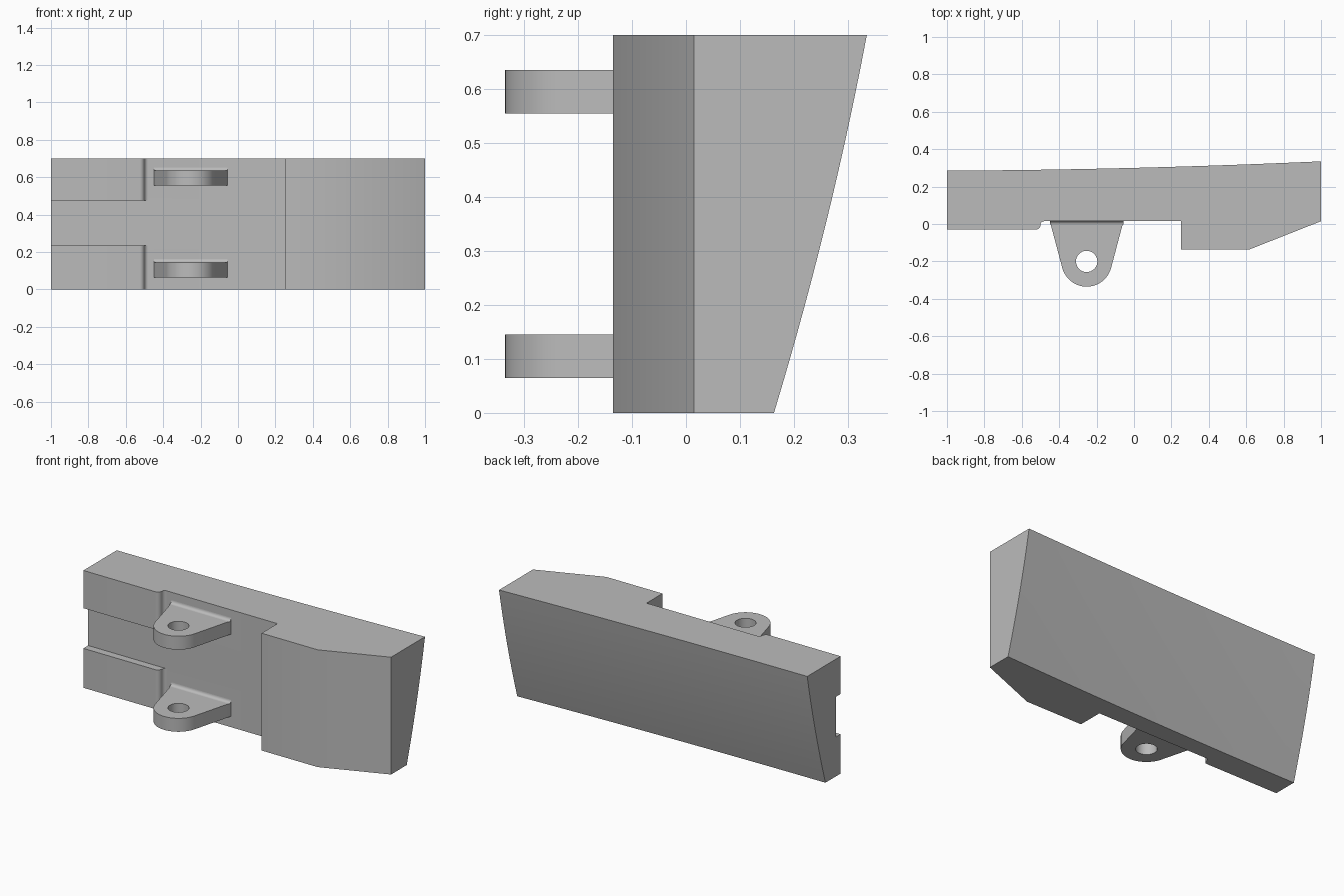
import bpy, bmesh, math

cube = bpy.data.objects.get("Cube")
if cube:
    bpy.data.objects.remove(cube, do_unlink=True)

HEIGHT, FACE_Y = 0.70, 0.015

grey = bpy.data.materials.new("plain grey")
grey.use_nodes = True
colour = (0.5, 0.5, 0.5, 1)
grey.diffuse_color = colour
grey.node_tree.nodes["Principled BSDF"].inputs["Base Color"].default_value = colour


def arc(cx, cy, r, start, end, steps):
    """Points on an arc, angles in degrees."""
    angles = [math.radians(start + (end - start) * i / steps) for i in range(steps + 1)]
    return [(cx + r * math.cos(a), cy + r * math.sin(a)) for a in angles]


def loft(name, rings):
    """Closed solid through matching rings of 3D points."""
    bm = bmesh.new()
    loops = [[bm.verts.new(p) for p in ring] for ring in rings]
    count = len(loops[0])
    for low, high in zip(loops, loops[1:]):
        for i in range(count):
            j = (i + 1) % count
            bm.faces.new((low[i], low[j], high[j], high[i]))
    bm.faces.new(loops[0][::-1])
    bm.faces.new(loops[-1])
    bmesh.ops.recalc_face_normals(bm, faces=bm.faces)
    mesh = bpy.data.meshes.new(name)
    bm.to_mesh(mesh)
    bm.free()
    mesh.materials.append(grey)
    obj = bpy.data.objects.new(name, mesh)
    bpy.context.collection.objects.link(obj)
    return obj


def prism(name, outline, z0, z1):
    return loft(name, [[(x, y, z) for x, y in outline] for z in (z0, z1)])


def activate(obj):
    bpy.ops.object.select_all(action='DESELECT')
    obj.select_set(True)
    bpy.context.view_layer.objects.active = obj


def cut(obj, cutter):
    cutter.hide_render = True
    mod = obj.modifiers.new("cut", 'BOOLEAN')
    mod.operation = 'DIFFERENCE'
    mod.solver = 'EXACT'
    mod.object = cutter
    activate(obj)
    bpy.ops.object.modifier_apply(modifier=mod.name)
    bpy.data.objects.remove(cutter, do_unlink=True)


def smooth(obj):
    activate(obj)
    bpy.ops.object.shade_smooth_by_angle(angle=math.radians(30))


# Body: stepped front outline, gently curved back that leans outward with height
front = [(-1, -0.03)]
front += arc(-0.525, -0.005, 0.025, -90, 0, 6)
front += arc(-0.48, -0.005, 0.02, 180, 90, 6)
front += [(0.25, FACE_Y), (0.25, -0.135), (0.62, -0.135), (1, FACE_Y)]


def back_y(x, z):
    t = z / HEIGHT
    return 0.163 + 0.172 * t + 0.04 * t * (1 - t) + 0.025 * (x - 1) + 0.01 * (x * x - 1)


STEPS, LAYERS = 20, 14
rings = []
for k in range(LAYERS + 1):
    z = HEIGHT * k / LAYERS
    back = [1 - 2 * i / STEPS for i in range(STEPS + 1)]
    rings.append([(x, y, z) for x, y in front] + [(x, back_y(x, z), z) for x in back])
body = loft("body", rings)

# Slot between the two raised pads
slot = [(-1.1, -0.1), (-0.47, -0.1), (-0.47, FACE_Y), (-1.1, FACE_Y)]
cut(body, prism("slot_cutter", slot, 0.235, 0.475))
smooth(body)

# Two hinge lugs with pin holes, each with a fillet along its upper root
CX, CY, R = -0.253, -0.20, 0.135
lug_outline = [(-0.45, FACE_Y)] + arc(CX, CY, R, 195, 345, 28) + [(-0.056, FACE_Y)]
for label, z0 in (("lower", 0.065), ("upper", 0.555)):
    z1 = z0 + 0.08
    lug = prism(label + "_lug", lug_outline, z0, z1)
    cut(lug, prism("hole_cutter", arc(CX, CY, 0.057, 0, 348.75, 31), z0 - 0.1, z1 + 0.1))
    smooth(lug)
    r = 0.018
    section = [(FACE_Y, z1)] + arc(FACE_Y - r, z1 + r, r, -90, 0, 6)
    fillet = loft(label + "_lug_fillet", [[(x, y, z) for y, z in section] for x in (-0.45, -0.056)])
    smooth(fillet)
